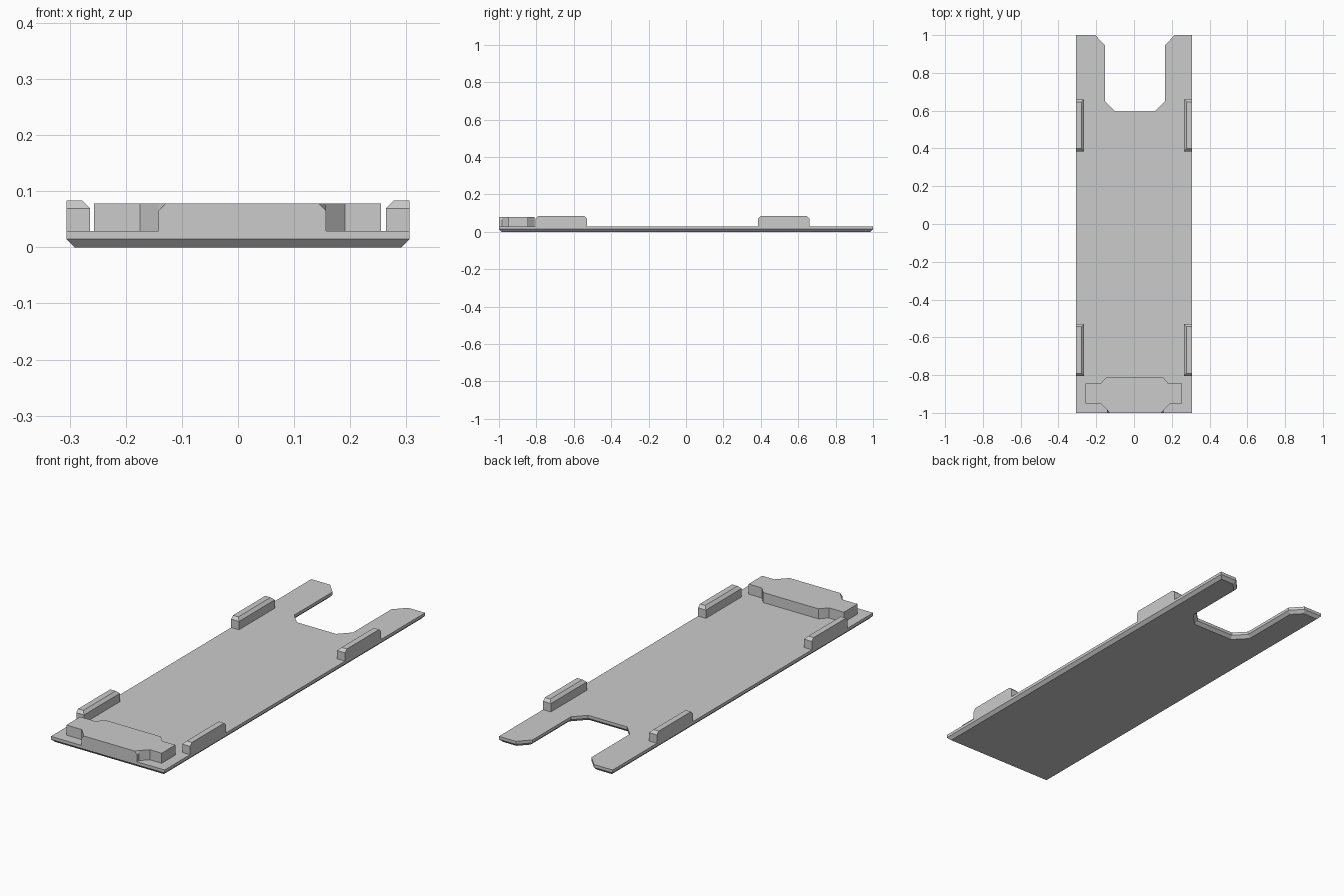
import bpy
import bmesh

cube = bpy.data.objects.get("Cube")
if cube:
    bpy.data.objects.remove(cube, do_unlink=True)

grey = bpy.data.materials.new("plain grey")
grey.use_nodes = True
GREY = (0.6, 0.6, 0.6, 1)
grey.diffuse_color = GREY
grey.node_tree.nodes["Principled BSDF"].inputs["Base Color"].default_value = GREY


def prism(name, outline, z0, z1, chamfer, width):
    """Extrude an outline upwards, then chamfer the edges picked by a rule."""
    bm = bmesh.new()
    base = bm.faces.new([bm.verts.new((x, y, z0)) for x, y in outline])
    top = bmesh.ops.extrude_face_region(bm, geom=[base], use_keep_orig=True)["geom"]
    for v in top:
        if isinstance(v, bmesh.types.BMVert):
            v.co.z = z1
    bmesh.ops.recalc_face_normals(bm, faces=bm.faces)
    picked = [e for e in bm.edges if chamfer(*e.verts)]
    bmesh.ops.bevel(bm, geom=picked, offset=width, segments=1,
                    affect='EDGES', profile=0.5)
    mesh = bpy.data.meshes.new(name)
    bm.to_mesh(mesh)
    bm.free()
    mesh.materials.append(grey)
    obj = bpy.data.objects.new(name, mesh)
    bpy.context.collection.objects.link(obj)
    return obj


# Base plate with a forked rear end and a chamfered underside
HALF = 0.306
THICK = 0.029
plate = [(-HALF, -1), (HALF, -1), (HALF, 1), (0.215, 1), (0.163, 0.945),
         (0.163, 0.65), (0.11, 0.595), (-0.1, 0.595), (-0.153, 0.65),
         (-0.153, 0.945), (-0.205, 1), (-HALF, 1)]
prism("base_plate", plate, 0, THICK,
      lambda a, b: a.co.z < 0.001 and b.co.z < 0.001, 0.0145)

# Side clips, chamfered on the top ends and inner top edge
CLIP_TOP = 0.083
for place, y0, y1 in (("front", -0.805, -0.53), ("rear", 0.385, 0.66)):
    for side, s in (("left", 1), ("right", -1)):
        def on_rim(a, b):
            outer = min(abs(a.co.x), abs(b.co.x)) > HALF - 0.001
            return min(a.co.z, b.co.z) > CLIP_TOP - 0.001 and not outer
        corners = [(s * 0.264, y0), (s * HALF, y0), (s * HALF, y1), (s * 0.264, y1)]
        prism(f"{place}_{side}_clip", corners, THICK, CLIP_TOP, on_rim, 0.0135)

# Stepped connector block at the front
BLOCK_TOP = 0.078
block = [(-0.142, -1), (0.157, -1), (0.157, -0.985), (0.191, -0.95),
         (0.255, -0.95), (0.255, -0.845), (0.183, -0.845), (0.152, -0.81),
         (-0.145, -0.81), (-0.177, -0.845), (-0.257, -0.845), (-0.257, -0.95),
         (-0.175, -0.95), (-0.142, -0.985)]


def nose_corner(a, b):
    return (min(a.co.z, b.co.z) > BLOCK_TOP - 0.001
            and max(a.co.y, b.co.y) < -0.98 and abs(a.co.x - b.co.x) < 0.01)


prism("connector_block", block, THICK, BLOCK_TOP, nose_corner, 0.0135)
